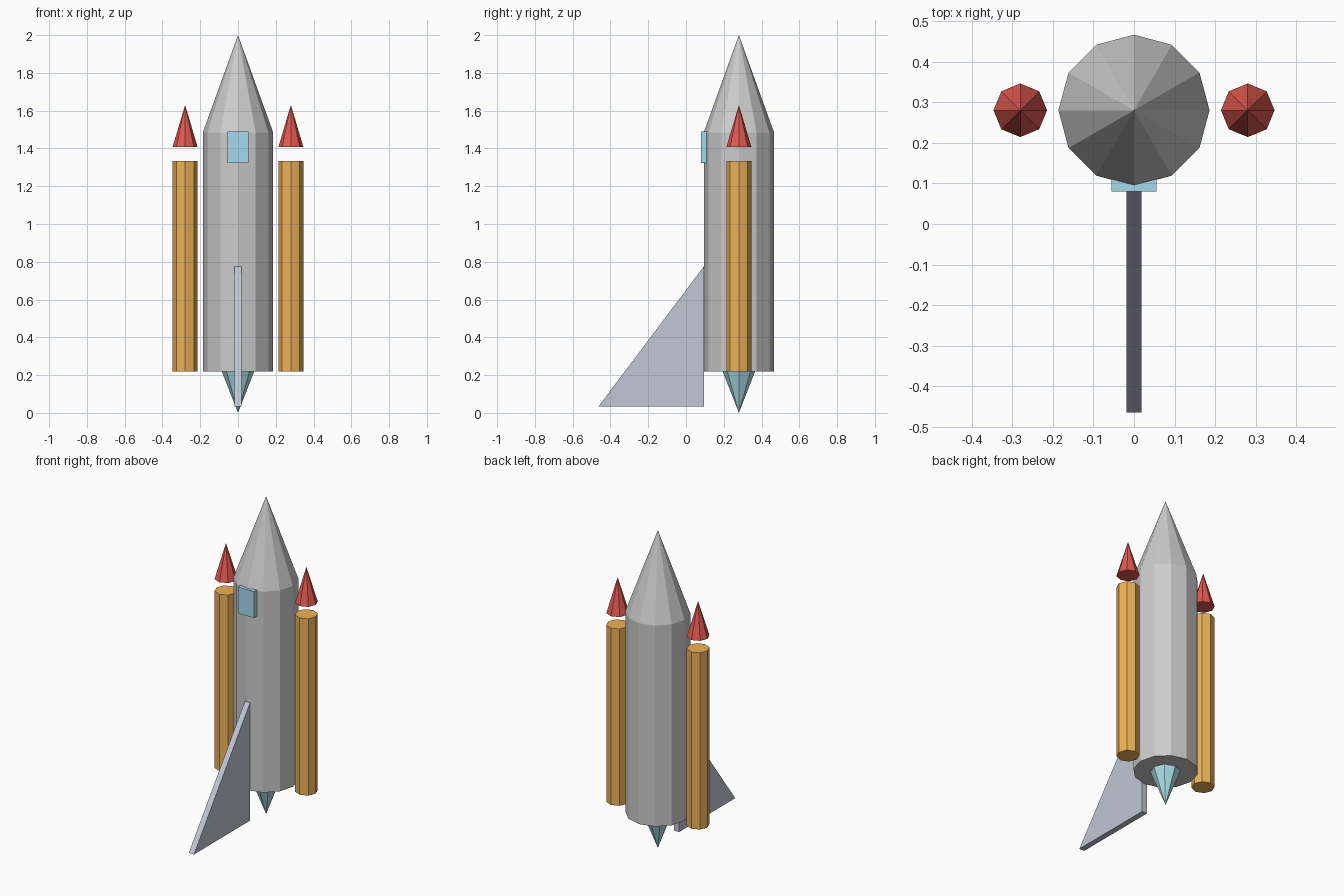
import bpy, bmesh
from math import cos, sin, tau

if "Cube" in bpy.data.objects:
    bpy.data.objects.remove(bpy.data.objects["Cube"])

CY = 0.28  # y of the rocket axis


def paint(obj, rgb):
    if rgb:
        name = "%s_colour" % obj.name.split(".")[0]
        mat = bpy.data.materials.get(name) or bpy.data.materials.new(name)
        mat.diffuse_color = (*rgb, 1)
        mat.use_nodes = True
        mat.node_tree.nodes["Principled BSDF"].inputs["Base Color"].default_value = mat.diffuse_color
        obj.data.materials.append(mat)


def finish(name, bm, rgb):
    bmesh.ops.recalc_face_normals(bm, faces=bm.faces[:])
    mesh = bpy.data.meshes.new(name)
    bm.to_mesh(mesh)
    bm.free()
    obj = bpy.data.objects.new(name, mesh)
    bpy.context.collection.objects.link(obj)
    paint(obj, rgb)
    return obj


def lathe(name, profile, sides, x=0, rgb=None):
    """Flat-faced turned solid; profile is (radius, z), radius 0 makes a tip."""
    bm = bmesh.new()
    rings = []
    for r, z in profile:
        n = sides if r else 1
        rings.append([bm.verts.new((x + r * cos(tau * i / sides), CY + r * sin(tau * i / sides), z))
                      for i in range(n)])
    for a, b in zip(rings, rings[1:]):
        for i in range(sides):
            j = i + 1
            quad = [a[i % len(a)], a[j % len(a)], b[j % len(b)], b[i % len(b)]]
            bm.faces.new(list(dict.fromkeys(quad)))
    for ring in (rings[0], rings[-1]):
        if len(ring) > 2:
            bm.faces.new(ring)
    return finish(name, bm, rgb)


def slab(name, outline, half_width, rgb):
    """Side outline of (y, z) points extruded across x."""
    bm = bmesh.new()
    face = bm.faces.new([bm.verts.new((-half_width, y, z)) for y, z in outline])
    new = bmesh.ops.extrude_face_region(bm, geom=[face])["geom"]
    bmesh.ops.translate(bm, vec=(2 * half_width, 0, 0),
                        verts=[v for v in new if isinstance(v, bmesh.types.BMVert)])
    return finish(name, bm, rgb)


# Main hull with pointed nose
lathe("hull", [(0.186, 0.22), (0.186, 1.485), (0, 2.0)], 12)

# Engine cone under the hull
lathe("engine_cone", [(0, 0.0), (0.086, 0.22)], 8, rgb=(0.42, 0.74, 0.82))

# Side boosters with floating red tips
for side, x in (("left", -0.28), ("right", 0.28)):
    lathe(side + "_booster", [(0.066, 0.22), (0.066, 1.333)], 8, x, (0.85, 0.45, 0.1))
    lathe(side + "_booster_tip", [(0.066, 1.408), (0, 1.63)], 8, x, (0.75, 0.1, 0.08))

# Cockpit window
slab("window", [(0.08, 1.324), (0.12, 1.324), (0.12, 1.49), (0.08, 1.49)], 0.055, (0.38, 0.7, 0.85))

# Front fin
slab("fin", [(0.094, 0.033), (0.094, 0.775), (-0.464, 0.033)], 0.018, (0.54, 0.57, 0.66))
